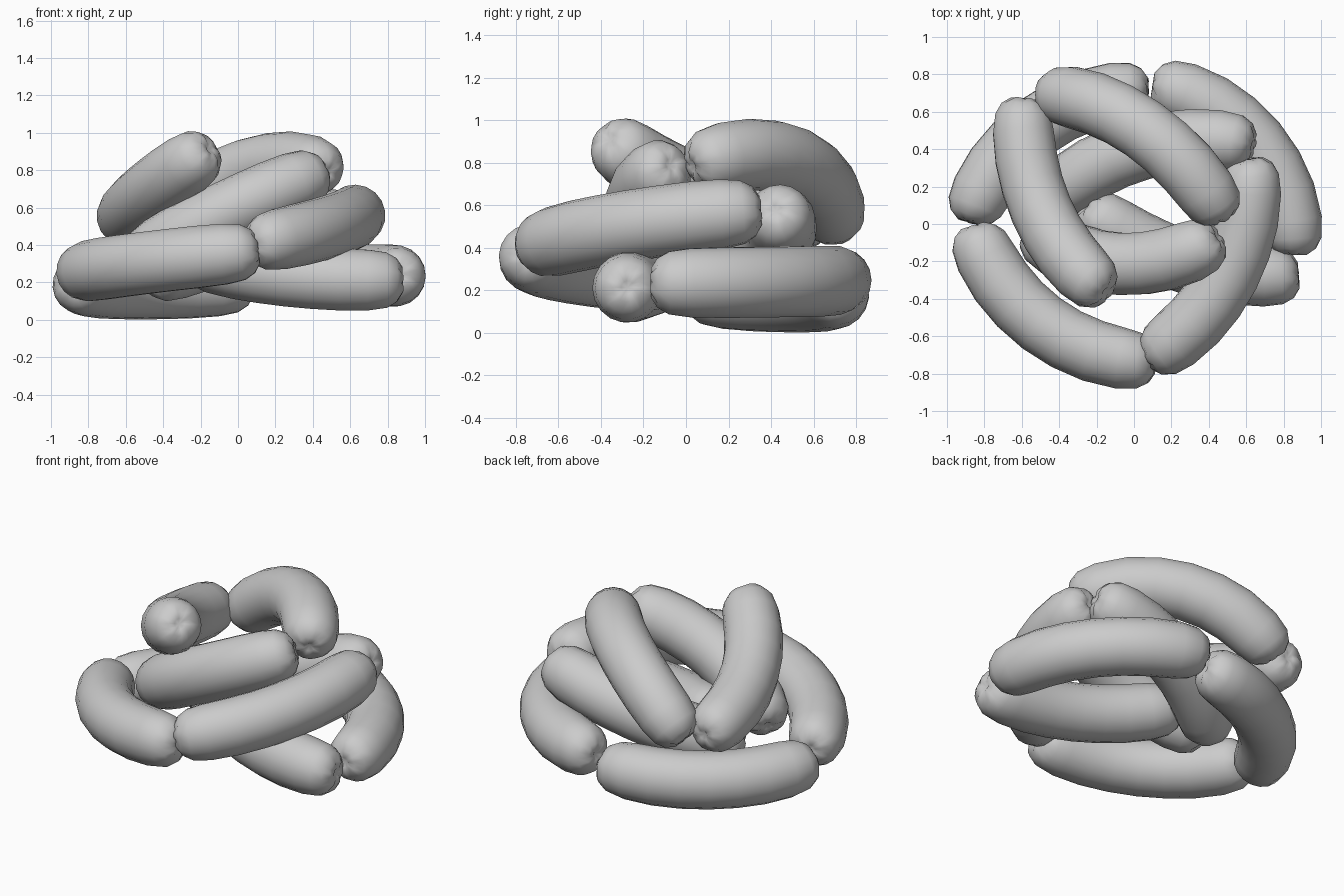
import bpy, bmesh, math
from mathutils import Vector

cube = bpy.data.objects.get("Cube")
if cube:
    bpy.data.objects.remove(cube, do_unlink=True)

# Single casing colour
casing = bpy.data.materials.new("casing_grey")
casing.use_nodes = True
colour = (0.6, 0.6, 0.6, 1)
casing.diffuse_color = colour
casing.node_tree.nodes["Principled BSDF"].inputs["Base Color"].default_value = colour

SIDES = 18
RADIUS = 0.168
# End cap: distance from the tip, ring radius, depth of the pinched creases
CAP = [(0.0, 0.03, 0.0), (0.0, 0.07, 0.012), (0.03, 0.118, 0.005),
       (0.085, 0.15, 0.0), (0.18, 0.164, 0.0)]


def sausage(name, start, middle, end):
    """Round link bent along the circular arc through three points."""
    a, m, b = Vector(start), Vector(middle), Vector(end)
    centre = (a + b) / 2
    along = (b - a).normalized()
    rise = (m - centre) - along * (m - centre).dot(along)
    h, half = rise.length, (b - a).length / 2
    out = rise.normalized()
    side = along.cross(out)
    bend = (half * half + h * h) / (2 * h)
    pivot = centre + out * (h - bend)
    spread = math.atan2(half, bend - h)
    length = 2 * spread * bend

    # Stations: start cap, evenly spaced body, mirrored end cap
    stations = list(CAP)
    first = CAP[-1][0]
    for i in range(1, 6):
        stations.append((first + (length - 2 * first) * i / 6, RADIUS, 0))
    stations += [(length - d, r, -c) for d, r, c in reversed(CAP)]

    def frame(s):
        t = s / bend - spread
        radial = out * math.cos(t) + along * math.sin(t)
        tangent = along * math.cos(t) - out * math.sin(t)
        return pivot + radial * bend, radial, tangent

    bm = bmesh.new()
    rings = []
    for s, r, crease in stations:
        p, radial, tangent = frame(s)
        ring = []
        for k in range(SIDES):
            q = 2 * math.pi * k / SIDES
            sink = tangent * crease if k % 3 == 0 else Vector()
            ring.append(bm.verts.new(
                p + (radial * math.cos(q) + side * math.sin(q)) * r + sink))
        rings.append(ring)
    for r0, r1 in zip(rings, rings[1:]):
        for k in range(SIDES):
            n = (k + 1) % SIDES
            bm.faces.new((r0[k], r0[n], r1[n], r1[k]))
    # Dimpled tips
    for ring, s in ((rings[0], 0.02), (rings[-1], length - 0.02)):
        tip = bm.verts.new(frame(s)[0])
        for k in range(SIDES):
            bm.faces.new((tip, ring[k], ring[(k + 1) % SIDES]))
    bmesh.ops.recalc_face_normals(bm, faces=bm.faces)
    for f in bm.faces:
        f.smooth = True
    mesh = bpy.data.meshes.new(name)
    bm.to_mesh(mesh)
    bm.free()
    mesh.materials.append(casing)
    obj = bpy.data.objects.new(name, mesh)
    bpy.context.collection.objects.link(obj)


# Lower ring of the pile
sausage("sausage_back_right", (-.88, .01, .195), (-.535, .51, .17), (.075, .715, .195))
sausage("sausage_back_left", (.10, .745, .25), (.635, .45, .24), (.855, -.165, .235))
sausage("sausage_front_right", (-.86, -.01, .25), (-.45, -.565, .31), (.11, -.735, .37))
sausage("sausage_front_left", (.07, -.72, .40), (.51, -.26, .505), (.62, .35, .575))

# Links crossing the middle
sausage("sausage_low_cross", (.88, -.275, .215), (.33, -.22, .23), (-.26, .09, .34))
sausage("sausage_middle_cross", (.635, .42, .575), (.10, .42, .42), (-.47, .11, .22))
sausage("sausage_upper_cross", (.45, -.07, .79), (-.04, -.215, .585), (-.55, -.03, .31))

# Links on top
sausage("sausage_top_back", (-.475, .69, .48), (.075, .49, .81), (.475, .03, .785))
sausage("sausage_top_right", (-.59, .67, .53), (-.515, .12, .645), (-.15, -.365, .915))
